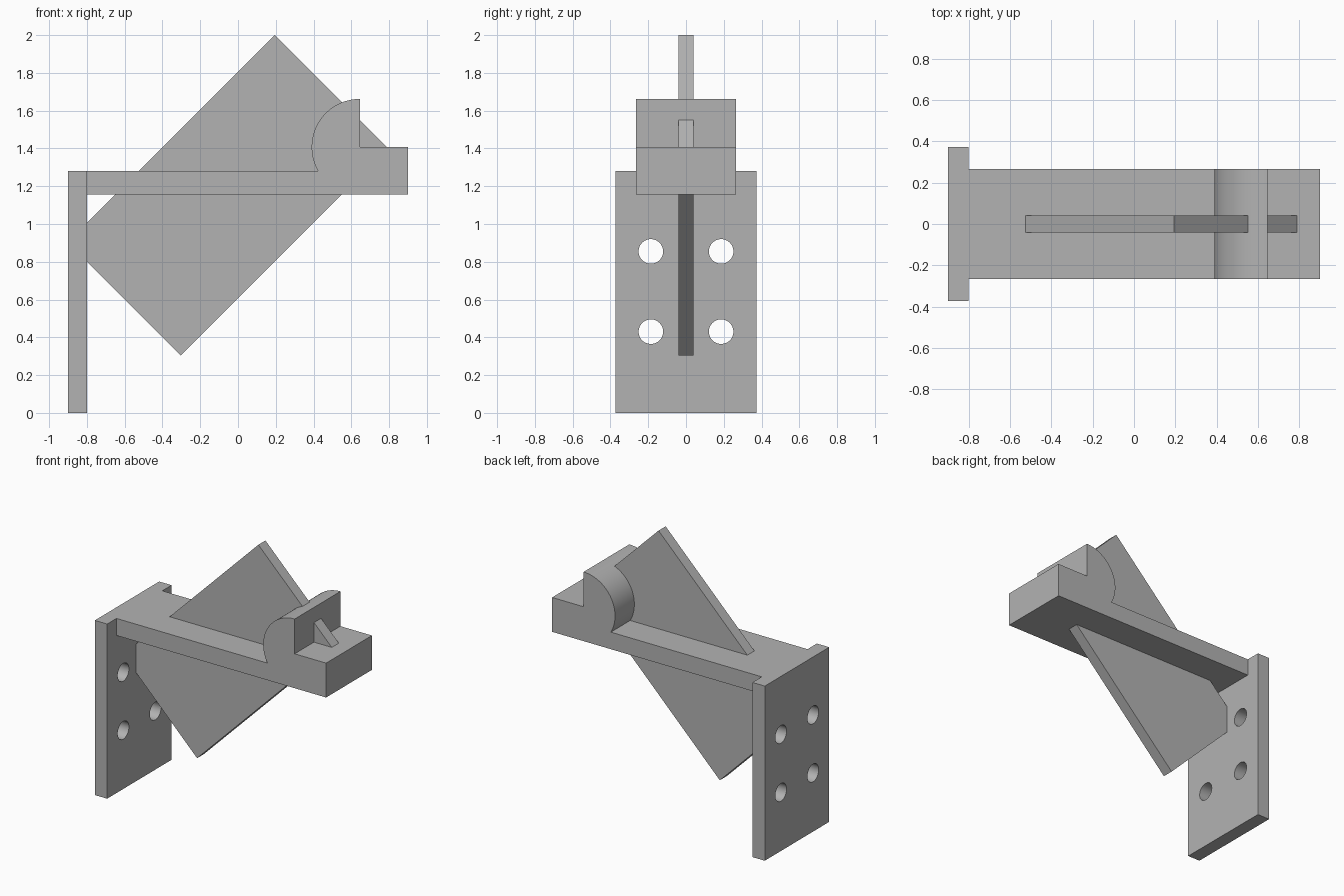
import bpy
import bmesh
import math

cube = bpy.data.objects.get("Cube")
if cube:
    bpy.data.objects.remove(cube, do_unlink=True)

GREY = (0.45, 0.45, 0.45, 1.0)
grey = bpy.data.materials.new("plain grey")
grey.use_nodes = True
grey.diffuse_color = GREY
grey.node_tree.nodes["Principled BSDF"].inputs["Base Color"].default_value = GREY


def extrude_profile(name, points, half_width):
    """Extrude an (x, z) outline evenly to both sides along y."""
    bm = bmesh.new()
    face = bm.faces.new([bm.verts.new((x, -half_width, z)) for x, z in points])
    result = bmesh.ops.extrude_face_region(bm, geom=[face])
    verts = [v for v in result["geom"] if isinstance(v, bmesh.types.BMVert)]
    bmesh.ops.translate(bm, verts=verts, vec=(0, 2 * half_width, 0))
    bmesh.ops.recalc_face_normals(bm, faces=bm.faces)
    mesh = bpy.data.meshes.new(name)
    bm.to_mesh(mesh)
    bm.free()
    obj = bpy.data.objects.new(name, mesh)
    bpy.context.collection.objects.link(obj)
    mesh.materials.append(grey)
    return obj


def shade(obj):
    bpy.ops.object.select_all(action="DESELECT")
    obj.select_set(True)
    bpy.context.view_layer.objects.active = obj
    bpy.ops.object.shade_smooth_by_angle(angle=math.radians(30))


# Upright mounting plate
LEFT, WALL, RIGHT = -0.90, -0.80, 0.90
ARM_TOP, ARM_BOTTOM = 1.28, 1.155
back_plate = extrude_profile(
    "back_plate", [(LEFT, 0), (WALL, 0), (WALL, ARM_TOP), (LEFT, ARM_TOP)], 0.373)

# Four bolt holes through the plate
for y in (-0.186, 0.186):
    for z in (0.43, 0.855):
        bpy.ops.mesh.primitive_cylinder_add(
            vertices=48, radius=0.065, depth=0.4,
            location=((LEFT + WALL) / 2, y, z), rotation=(0, math.pi / 2, 0))
        cutter = bpy.context.object
        cutter.name = "bolt_hole_cutter"
        cutter.hide_render = True
        cutter.data.materials.append(grey)
        cut = back_plate.modifiers.new("bolt_hole", "BOOLEAN")
        cut.operation = "DIFFERENCE"
        cut.solver = "EXACT"
        cut.object = cutter
        bpy.context.view_layer.objects.active = back_plate
        bpy.ops.object.modifier_apply(modifier=cut.name)
        bpy.data.objects.remove(cutter, do_unlink=True)
shade(back_plate)

# Horizontal arm with a rounded stop and a raised end ledge
STOP_X, LEDGE, RADIUS = 0.645, 1.407, 0.255
start = math.pi / 2
end = math.pi + math.asin((LEDGE - ARM_TOP) / RADIUS)
STEPS = 40
arc = []
for i in range(STEPS + 1):
    a = start + (end - start) * i / STEPS
    arc.append((STOP_X + RADIUS * math.cos(a), LEDGE + RADIUS * math.sin(a)))
arm = extrude_profile(
    "support_arm",
    [(WALL, ARM_BOTTOM), (RIGHT, ARM_BOTTOM), (RIGHT, LEDGE), (STOP_X, LEDGE)]
    + arc + [(WALL, ARM_TOP)], 0.265)
shade(arm)

# Tilted stiffening web passing through the arm, trimmed flat at the plate
extrude_profile(
    "diagonal_web",
    [(WALL, 0.80), (-0.303, 0.303), (0.795, 1.401), (0.194, 2.0), (WALL, 1.006)], 0.041)
